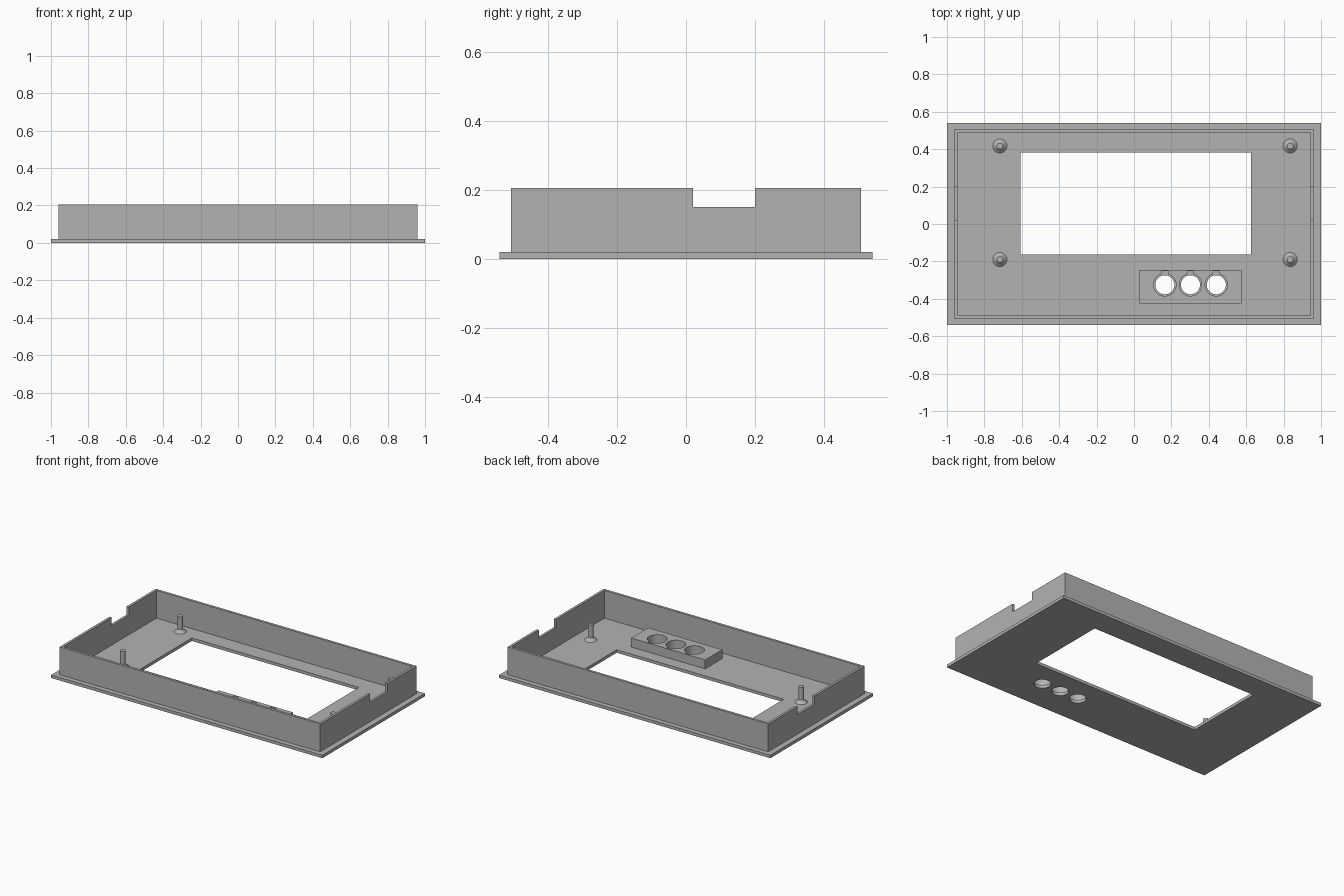
import bpy, bmesh, math
from mathutils import Matrix, Vector

if "Cube" in bpy.data.objects:
    bpy.data.objects.remove(bpy.data.objects["Cube"], do_unlink=True)

grey = bpy.data.materials.new("plain grey")
grey.use_nodes = True
grey.diffuse_color = (0.45, 0.45, 0.45, 1)
grey.node_tree.nodes["Principled BSDF"].inputs["Base Color"].default_value = grey.diffuse_color

PLATE_TOP, WALL_TOP, BLOCK_TOP = 0.02, 0.205, 0.08


def add_object(name, bm):
    mesh = bpy.data.meshes.new(name)
    bm.to_mesh(mesh)
    bm.free()
    mesh.materials.append(grey)
    obj = bpy.data.objects.new(name, mesh)
    bpy.context.collection.objects.link(obj)
    return obj


def box(name, x, y, z):
    """Box from (low, high) ranges on each axis."""
    bm = bmesh.new()
    size = Vector([r[1] - r[0] for r in (x, y, z)])
    mid = Vector([(r[1] + r[0]) / 2 for r in (x, y, z)])
    bmesh.ops.create_cube(bm, size=1, matrix=Matrix.Translation(mid) @ Matrix.Diagonal(size.to_4d()))
    return add_object(name, bm)


def cylinder(name, x, y, z, radius):
    bm = bmesh.new()
    bmesh.ops.create_cone(bm, cap_ends=True, segments=40, radius1=radius, radius2=radius,
                          depth=z[1] - z[0],
                          matrix=Matrix.Translation((x, y, (z[0] + z[1]) / 2)))
    return add_object(name, bm)


def smooth(obj):
    bpy.ops.object.select_all(action='DESELECT')
    obj.select_set(True)
    bpy.context.view_layer.objects.active = obj
    bpy.ops.object.shade_smooth_by_angle(angle=math.radians(35))


def cut(obj, cutters):
    """Subtract every cutter, apply the result and discard the cutters."""
    bpy.context.view_layer.objects.active = obj
    for cutter in cutters:
        cutter.hide_render = True
        mod = obj.modifiers.new("cut", 'BOOLEAN')
        mod.operation, mod.solver, mod.object = 'DIFFERENCE', 'EXACT', cutter
        bpy.ops.object.modifier_apply(modifier=mod.name)
        bpy.data.objects.remove(cutter, do_unlink=True)


buttons = [(x, -0.325) for x in (0.165, 0.302, 0.44)]

# Face plate with the display window and button holes
plate = box("face_plate", (-1, 1), (-0.54, 0.54), (0, PLATE_TOP))
window = box("window_cutter", (-0.607, 0.625), (-0.163, 0.381), (-0.1, 0.1))
cut(plate, [window] + [cylinder("hole_cutter", x, y, (-0.1, 0.1), 0.051) for x, y in buttons])
smooth(plate)

# Rim wall, open through the middle, with a notch in each end
rim = box("rim_wall", (-0.961, 0.961), (-0.507, 0.507), (PLATE_TOP, WALL_TOP))
cut(rim, [box("inside_cutter", (-0.945, 0.945), (-0.49, 0.49), (-0.1, 0.4)),
          box("notch_cutter", (-1.1, 1.1), (0.02, 0.2), (0.15, 0.4))])

# Button block with wide bores and a small key slot behind each
block = box("button_block", (0.03, 0.576), (-0.425, -0.245), (PLATE_TOP, BLOCK_TOP))
cutters = []
for x, y in buttons:
    cutters.append(cylinder("bore_cutter", x, y, (-0.1, 0.2), 0.06))
    cutters.append(box("slot_cutter", (x - 0.017, x + 0.017), (y, y + 0.073), (-0.1, 0.2)))
cut(block, cutters)
smooth(block)

# Mounting posts, turned from one profile with a flared foot
profile = [(0, 0.125), (0.017, 0.125), (0.017, 0.04), (0.022, 0.033), (0.038, PLATE_TOP), (0, PLATE_TOP)]
for side, x in (("right", -0.717), ("left", 0.835)):
    for end, y in (("front", -0.19), ("back", 0.417)):
        bm = bmesh.new()
        verts = [bm.verts.new((r, 0, z)) for r, z in profile]
        edges = [bm.edges.new(pair) for pair in zip(verts, verts[1:])]
        bmesh.ops.spin(bm, geom=verts + edges, cent=(0, 0, 0), axis=(0, 0, 1),
                       angle=math.tau, steps=32)
        bmesh.ops.remove_doubles(bm, verts=bm.verts, dist=0.0005)
        bmesh.ops.recalc_face_normals(bm, faces=bm.faces)
        post = add_object(f"{end}_{side}_post", bm)
        post.location = (x, y, 0)
        smooth(post)
